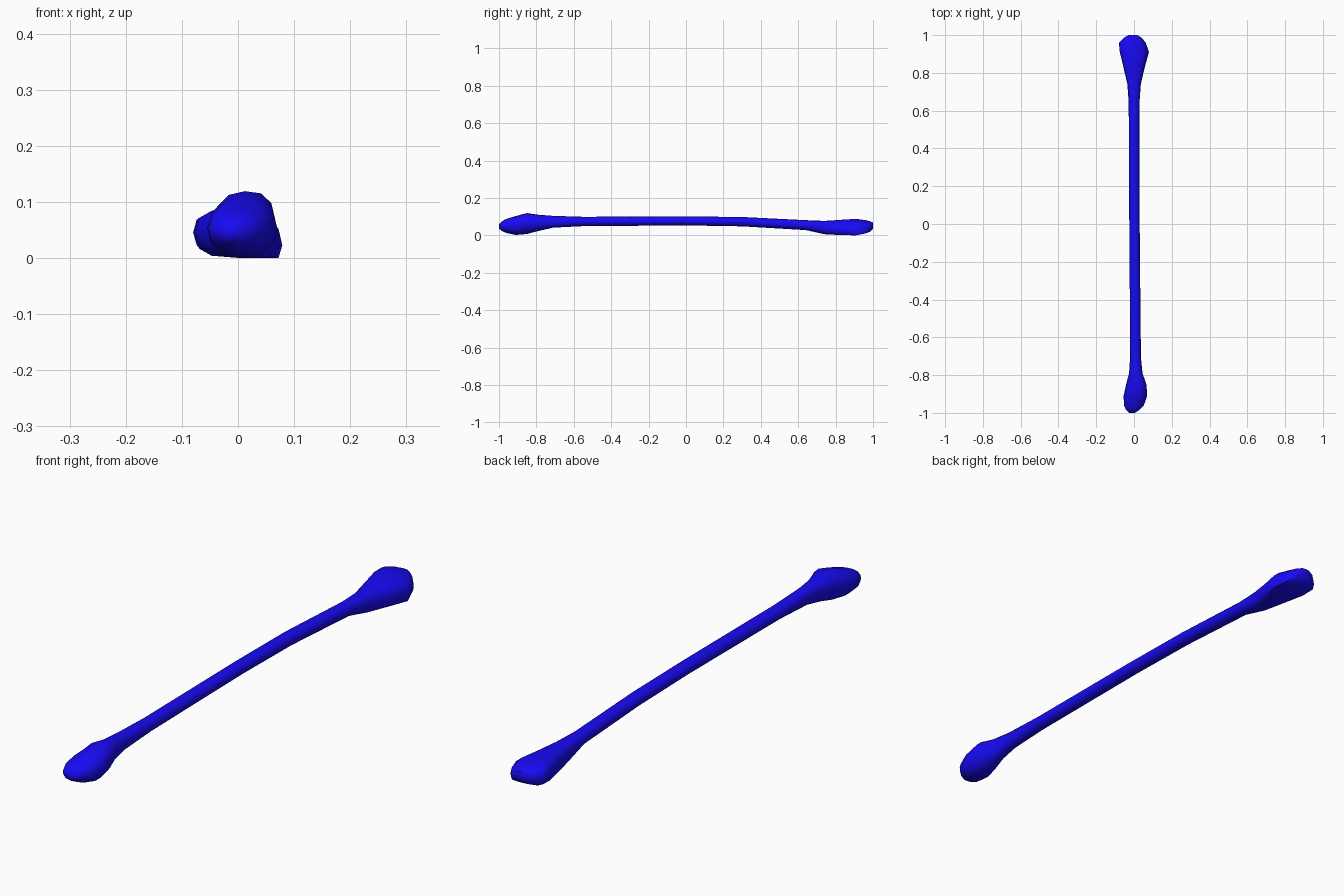
import bpy, bmesh, math

if "Cube" in bpy.data.objects:
    bpy.data.objects.remove(bpy.data.objects["Cube"])

# Cross-sections along the bone: y, x min, x max, z min, z max, tilt of the right half (dz/dx)
SECTIONS = [
    (-1.00, -0.025, 0.005, 0.037, 0.062, 0.0),
    (-0.985, -0.042, 0.028, 0.026, 0.077, 0.0),
    (-0.96, -0.053, 0.052, 0.014, 0.090, 0.0),
    (-0.91, -0.055, 0.070, 0.004, 0.105, 0.0),
    (-0.85, -0.042, 0.066, 0.009, 0.121, 0.1),
    (-0.79, -0.026, 0.045, 0.025, 0.112, 0.1),
    (-0.71, -0.021, 0.037, 0.043, 0.106, 0.0),
    (-0.55, -0.021, 0.035, 0.051, 0.101, 0.0),
    (0.00, -0.025, 0.030, 0.055, 0.103, 0.0),
    (0.30, -0.027, 0.028, 0.050, 0.100, 0.0),
    (0.64, -0.028, 0.029, 0.030, 0.083, 0.0),
    (0.74, -0.035, 0.036, 0.008, 0.079, 0.0),
    (0.83, -0.056, 0.057, 0.003, 0.085, -0.2),
    (0.91, -0.075, 0.079, 0.002, 0.090, -0.28),
    (0.96, -0.080, 0.062, 0.012, 0.083, -0.25),
    (0.985, -0.055, 0.042, 0.022, 0.077, -0.2),
    (1.00, -0.030, 0.018, 0.038, 0.070, 0.0),
]
SIDES = 12


def rounded(value, power):
    """Superellipse term: a lower power gives a boxier section."""
    return math.copysign(abs(value) ** power, value)


bm = bmesh.new()
rings = []
for y, x0, x1, z0, z1, tilt in SECTIONS:
    cx, cz, rx, rz = (x0 + x1) / 2, (z0 + z1) / 2, (x1 - x0) / 2, (z1 - z0) / 2
    power = 0.65 if y > 0.7 else 0.9 if y < -0.7 else 1.0
    ring = []
    for i in range(SIDES):
        a = math.tau * i / SIDES
        dx = rx * rounded(round(math.cos(a), 6), power)
        z = cz + rz * rounded(round(math.sin(a), 6), power) + tilt * max(0.0, dx)
        ring.append(bm.verts.new((cx + dx, y, min(z1, max(z0, z)))))
    rings.append(ring)

# Skin the shaft and knobs, then close both tips
for a, b in zip(rings, rings[1:]):
    for i in range(SIDES):
        j = (i + 1) % SIDES
        bm.faces.new((a[i], a[j], b[j], b[i]))
bm.faces.new(rings[0])
bm.faces.new(rings[-1])

# Rest the lowest point on the ground
low = min(v.co.z for v in bm.verts)
bmesh.ops.translate(bm, verts=bm.verts[:], vec=(0, 0, -low))
bmesh.ops.recalc_face_normals(bm, faces=bm.faces[:])

mesh = bpy.data.meshes.new("bone")
bm.to_mesh(mesh)
bm.free()
bone = bpy.data.objects.new("bone", mesh)
bpy.context.collection.objects.link(bone)

blue = bpy.data.materials.new("blue")
blue.diffuse_color = (0.009, 0.003, 0.9, 1)
blue.use_nodes = True
blue.node_tree.nodes["Principled BSDF"].inputs["Base Color"].default_value = blue.diffuse_color
mesh.materials.append(blue)

# Smooth shading with sharp edges kept
bpy.context.view_layer.objects.active = bone
bone.select_set(True)
bpy.ops.object.shade_smooth_by_angle(angle=math.radians(60))
